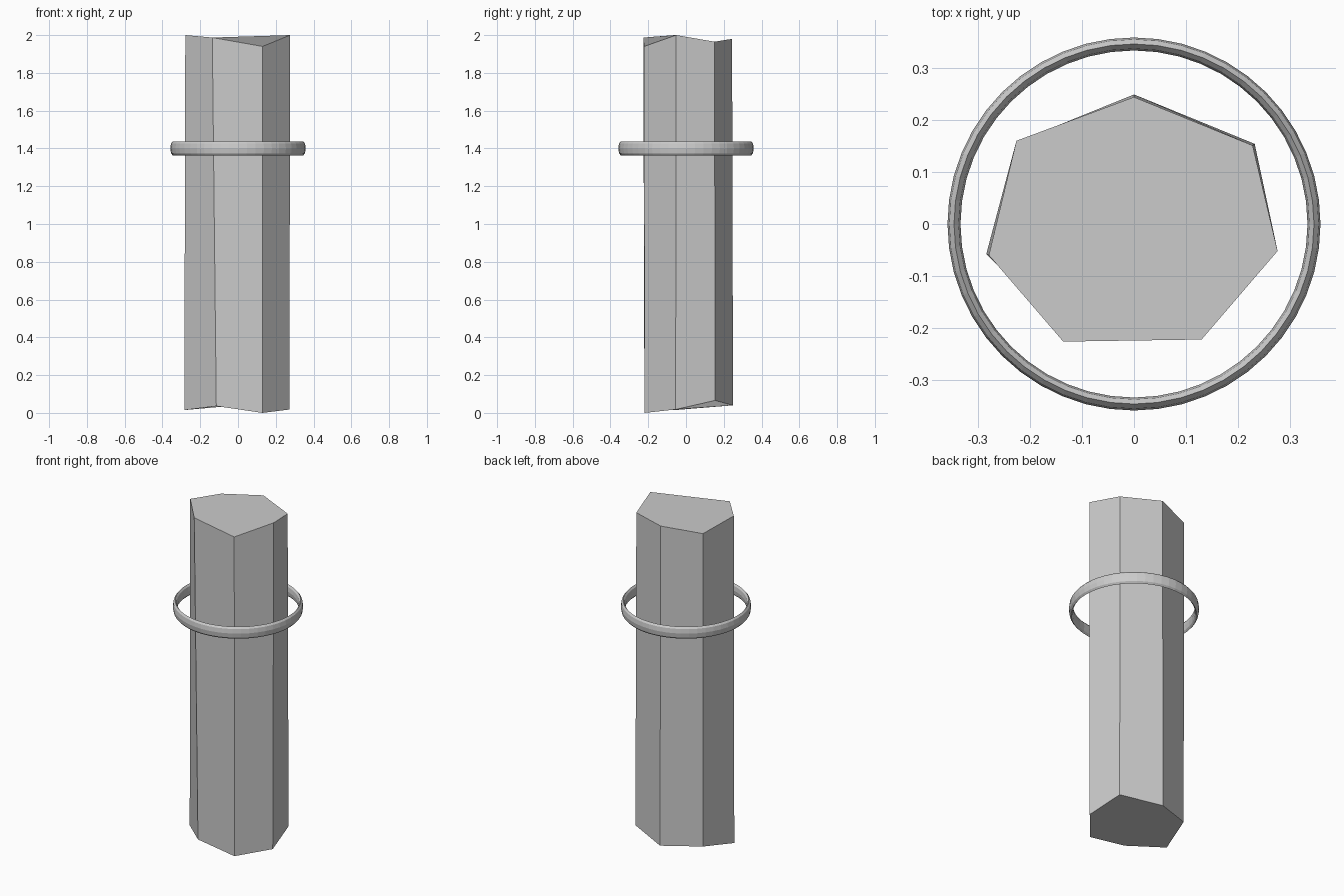
import bpy, bmesh

if "Cube" in bpy.data.objects:
    bpy.data.objects.remove(bpy.data.objects["Cube"])

# Crystal pillar: irregular seven-sided prism with uneven ends
top = [(0, .244, 1.98), (.228, .151, 1.965), (.276, -.052, 2.0), (.13, -.222, 1.94),
       (-.136, -.226, 1.987), (-.279, -.06, 2.0), (-.226, .16, 1.962)]
bottom = [(0, .249, .04), (.232, .154, .066), (.272, -.055, .018), (.13, -.22, .0),
          (-.115, -.22, .036), (-.284, -.058, .015), (-.224, .158, .06)]

bm = bmesh.new()
t = [bm.verts.new(p) for p in top]
b = [bm.verts.new(p) for p in bottom]
n = len(t)
for i in range(n):
    j = (i + 1) % n
    bm.faces.new((b[i], b[j], t[j], t[i]))
bm.faces.new(t)
bm.faces.new(b[::-1])
bmesh.ops.recalc_face_normals(bm, faces=bm.faces[:])
mesh = bpy.data.meshes.new("pillar")
bm.to_mesh(mesh)
bm.free()
bpy.context.collection.objects.link(bpy.data.objects.new("pillar", mesh))

# Floating ring: torus stretched into a tall thin band
bpy.ops.mesh.primitive_torus_add(major_radius=.346, minor_radius=.0125,
                                 major_segments=48, minor_segments=8,
                                 location=(0, 0, 1.4))
ring = bpy.context.object
ring.name = "floating_ring"
ring.scale.z = 2.9
bpy.ops.object.transform_apply(location=False, rotation=False, scale=True)
